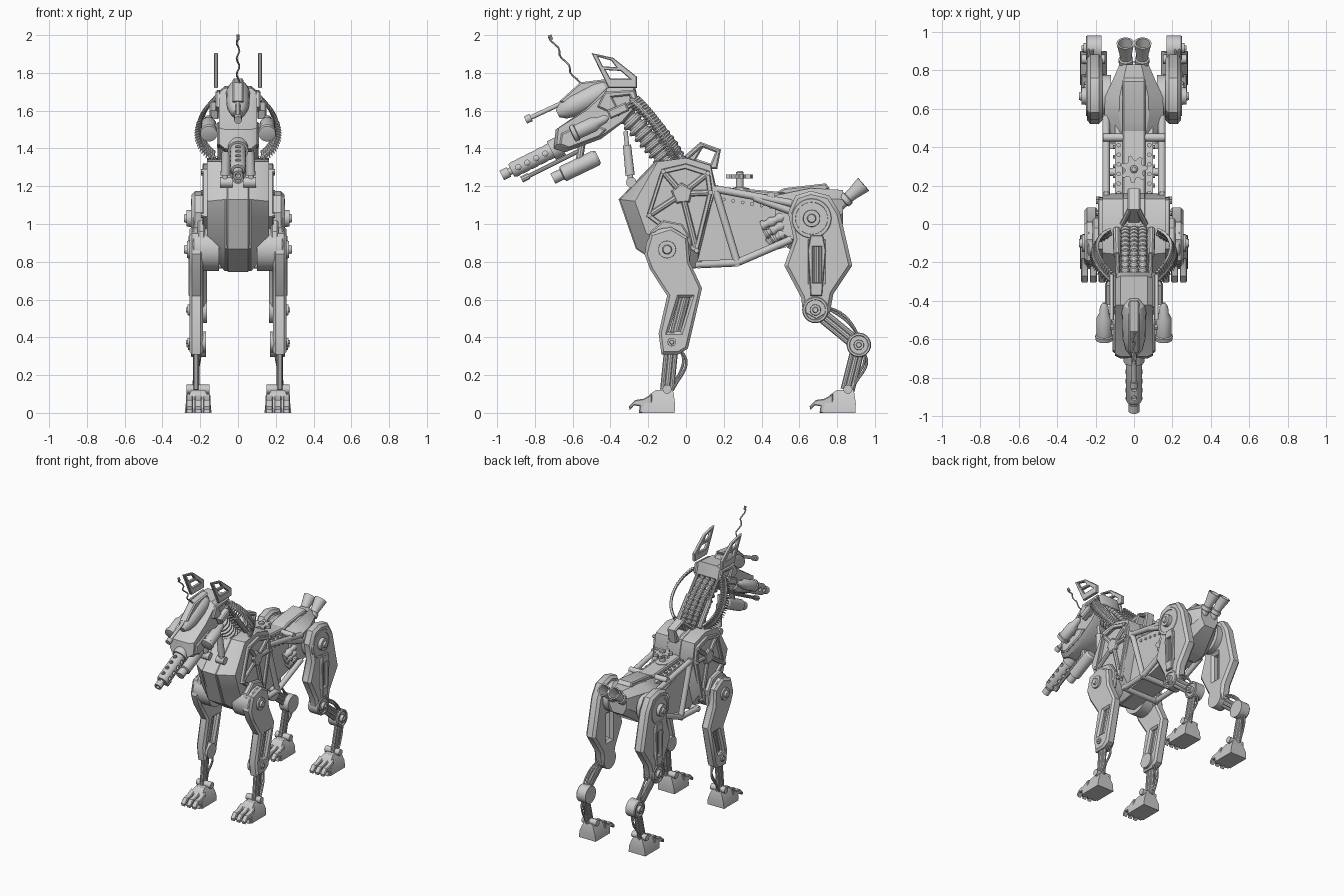
import bpy, bmesh, math
from mathutils import Vector as V
from mathutils.geometry import interpolate_bezier

if "Cube" in bpy.data.objects:
    bpy.data.objects.remove(bpy.data.objects["Cube"])


def finish(name, me, mirror=False):
    ob = bpy.data.objects.new(name, me)
    bpy.context.collection.objects.link(ob)
    if mirror:
        m = ob.modifiers.new("Mirror", 'MIRROR')
        m.use_mirror_merge = False
    return ob


def loft(name, rings, mirror=False):
    """Bridge rings of equal point count and cap both ends."""
    bm = bmesh.new()
    rs = [[bm.verts.new(p) for p in r] for r in rings]
    n = len(rs[0])
    for a, b in zip(rs, rs[1:]):
        for i in range(n):
            j = (i + 1) % n
            bm.faces.new((a[i], a[j], b[j], b[i]))
    bm.faces.new(rs[0])
    bm.faces.new(rs[-1])
    bmesh.ops.recalc_face_normals(bm, faces=bm.faces)
    me = bpy.data.meshes.new(name)
    bm.to_mesh(me)
    bm.free()
    return finish(name, me, mirror)


def sweep(name, path, radii, n=12, mirror=False, axis=None):
    path = [V(p) for p in path]
    if not isinstance(radii, (list, tuple)):
        radii = [radii] * len(path)
    rings, q, prev = [], None, None
    for i, p in enumerate(path):
        d = axis or (path[min(i + 1, len(path) - 1)] - path[max(i - 1, 0)]).normalized()
        q = d.to_track_quat('Z', 'Y') if q is None else prev.rotation_difference(d) @ q
        prev = d
        rings.append([p + q @ V((radii[i] * math.cos(2 * math.pi * k / n),
                                 radii[i] * math.sin(2 * math.pi * k / n), 0)) for k in range(n)])
    return loft(name, rings, mirror)


def lathe(name, a, b, prof, n=20, mirror=False):
    """Turned part from a to b; prof is a radius or (t, radius) pairs."""
    a, b = V(a), V(b)
    if not isinstance(prof, list):
        prof = [(0, prof), (1, prof)]
    return sweep(name, [a.lerp(b, t) for t, r in prof], [r for t, r in prof], n, mirror, (b - a).normalized())


def bez(a, b, c, d, k):
    return interpolate_bezier(V(a), V(b), V(c), V(d), k)


def ribbed(name, path, r, mirror=False):
    sweep(name, path, [r * (1, 1, .72, .72)[i % 4] for i in range(len(path))], 14, mirror)


def plate(name, x0, x1, pts, holes=(), bevel=.008, mirror=True):
    """Flat (y, z) profile with optional holes, thick along x."""
    cu = bpy.data.curves.new(name, 'CURVE')
    cu.dimensions, cu.fill_mode = '2D', 'BOTH'
    cu.extrude, cu.bevel_depth, cu.offset, cu.bevel_resolution = (x1 - x0) / 2 - bevel, bevel, -bevel, 0
    for loop in (pts, *holes):
        s = cu.splines.new('POLY')
        s.points.add(len(loop) - 1)
        for p, c in zip(s.points, loop):
            p.co = (c[0], c[1], 0, 1)
        s.use_cyclic_u = True
    tmp = bpy.data.objects.new("tmp", cu)
    bpy.context.collection.objects.link(tmp)
    bpy.context.view_layer.update()
    me = bpy.data.meshes.new_from_object(tmp.evaluated_get(bpy.context.evaluated_depsgraph_get()))
    bpy.data.objects.remove(tmp)
    bm = bmesh.new()
    bm.from_mesh(me)
    for v in bm.verts:
        v.co = ((x0 + x1) / 2 + v.co.z, v.co.x, v.co.y)
    bmesh.ops.remove_doubles(bm, verts=bm.verts, dist=1e-5)
    bmesh.ops.recalc_face_normals(bm, faces=bm.faces)
    bm.to_mesh(me)
    bm.free()
    return finish(name, me, mirror)


def at_x(x, pts):
    return [(x, y, z) for y, z in pts]


def rect(z, x0, x1, y0, y1):
    return [(x0, y0, z), (x1, y0, z), (x1, y1, z), (x0, y1, z)]


def hub(name, y, z, r, x0, x1):
    """Stepped joint disc facing sideways."""
    lathe(name, (x0, y, z), (x1, y, z), [(0, r), (.72, r), (.78, r * .93), (.78, r * .78), (.7, r * .74), (.7, r * .42),
          (.92, r * .4), (.92, r * .22), (1, r * .18)], 28, True)


def bone(name, a, b, x, gap=.024):
    """Three parallel rods."""
    d = (V(b) - V(a)).normalized()
    for i in (-1, 0, 1):
        o = V((-d.y, d.x)) * gap * i
        lathe(f"{name}_rod_{i + 2}", (x, a[0] + o.x, a[1] + o.y), (x, b[0] + o.x, b[1] + o.y), .014 if i else .017, 10, True)


# Chest: full central keel, narrower flanks
keel = [(-.35, 1.13), (-.16, 1.33), (0, 1.35), (.13, 1.31), (.16, 1.18), (.06, .77), (-.08, .75), (-.26, .87)]
flank = [(-.27, 1.12), (-.15, 1.33), (0, 1.35), (.13, 1.31), (.155, 1.18), (.07, .9), (-.05, .87), (-.21, .95)]
loft("chest", [at_x(-.165, flank), at_x(-.07, keel), at_x(.07, keel), at_x(.165, flank)])
plate("chest_keel_strip", -.062, .062, [(y * 1.02, 1.05 + (z - 1.05) * 1.01) for y, z in keel], mirror=False)
# Side truss: rim, spokes, centre plate
rim = [(-.21, 1.04), (-.13, 1.29), (0, 1.32), (.125, 1.28), (.14, 1.17), (.06, .84)]
hole = [(y * .86 - .005, 1.12 + (z - 1.12) * .86) for y, z in rim]
plate("truss_rim", .155, .187, rim, [hole], .004)
for i, p in enumerate(rim[:2] + rim[3:]):
    lathe(f"truss_spoke_{i}", (.172, -.02, 1.16), (.172, p[0] * .93, 1.12 + (p[1] - 1.12) * .93), .016, 8, True)
    lathe(f"truss_bolt_{i}", (.175, p[0] * .93, 1.12 + (p[1] - 1.12) * .93), (.197, p[0] * .93, 1.12 + (p[1] - 1.12) * .93), .013, 8, True)
plate("truss_centre", .16, .188, [(-.02 + .06 * math.cos(k * 1.2566 + .4), 1.16 + .06 * math.sin(k * 1.2566 + .4)) for k in range(5)])
# Carry handle on the back of the chest
plate("handle", -.035, .035, [(0, 1.34), (.075, 1.435), (.185, 1.395), (.165, 1.29), (.12, 1.29)],
      [[(.055, 1.345), (.09, 1.405), (.155, 1.38), (.13, 1.32)]], mirror=False)
lathe("handle_leg", (.06, 0, 1.35), (.02, .08, 1.42), .014, 8, True)

# Mid body
mid = [(.1, 1.17), (.5, 1.14), (.62, 1.1), (.62, .9), (.27, .81), (.06, .79)]
loft("mid_body", [at_x(-.1, mid), at_x(.1, mid)])
plate("spine_cover", -.06, .06, [(.14, 1.2), (.5, 1.17), (.5, 1.12), (.14, 1.14)], mirror=False)
for i in range(6):
    lathe(f"panel_rivet_{i}", (.095, .2 + .05 * i, 1.13 - .008 * i), (.108, .2 + .05 * i, 1.13 - .008 * i), .01, 8, True)
    lathe(f"spine_rivet_{i}", (.08, .16 + .05 * i, 1.14), (.08, .16 + .05 * i, 1.18 - .004 * i), .012, 8, True)
tubes = [((.13, 1.19), (.56, 1.11)), ((.15, 1.2), (.27, .8)), ((.06, .785), (.27, .795)), ((.27, .795), (.56, .92)),
         ((.36, 1.14), (.58, 1.06))]
for i, (a, b) in enumerate(tubes):
    lathe(f"frame_tube_{i}", (.145, *a), (.145, *b), .02, 12, True)
for i, (y, z) in enumerate([(.45, 1.15), (.27, .795), (.07, .785)]):
    lathe(f"cross_tube_{i}", (-.16, y, z), (.16, y, z), .021, 12)
for i in range(3):
    z = 1.0 - .045 * i
    ribbed(f"side_hose_{i}", bez((.11, .4 + .02 * i, z - .01), (.12, .46, z + .01), (.12, .52, z + .05), (.12, .6, z + .07), 17), .027, True)
# Valve wheel
star = [(.072 if k % 4 < 2 else .048) for k in range(28)]
loft("valve_wheel", [[(r * math.cos(k * math.pi / 14), .285 + r * math.sin(k * math.pi / 14), z) for k, r in enumerate(star)] for z in (1.24, 1.262)])
lathe("valve_stem", (0, .285, 1.15), (0, .285, 1.28), [(0, .05), (.3, .05), (.35, .02), (.95, .02), (1, .012)])

# Pelvis and tail exhausts
def hoop(y, w, z0, z1):
    return [(-w * .6, y, z0), (-w, y, z0 + .06), (-w, y, z1 - .05), (-w * .5, y, z1), (w * .5, y, z1), (w, y, z1 - .05), (w, y, z0 + .06), (w * .6, y, z0)]
loft("pelvis", [hoop(.47, .12, .92, 1.15), hoop(.56, .155, .86, 1.17), hoop(.66, .15, .88, 1.19), hoop(.83, .075, 1.0, 1.18)])
plate("rump_cover", -.06, .06, [(.46, 1.16), (.52, 1.19), (.74, 1.215), (.76, 1.19), (.7, 1.15)], mirror=False)
lathe("exhaust", (.04, .79, 1.08), (.045, .94, 1.21), [(0, .03), (.3, .03), (.32, .038), (.45, .038), (.47, .03), (.6, .032), (1, .046), (1, .036), (.6, .022)], 18, True)

# Front legs
bone_x = .222
hub("shoulder_hub", -.1, .865, .115, .1, .285)
plate("shoulder_cowl", .175, .215, [(-.21, .86), (-.19, .96), (-.12, 1.02), (-.02, 1.0), (.03, .92), (.02, .8), (-.15, .76)])
plate("front_upper_leg", .185, .258, [(-.22, .84), (-.19, .95), (-.08, .985), (.01, .93), (.02, .8), (.085, .66), (.01, .34), (-.04, .31), (-.13, .31),
      (-.145, .42), (-.1, .62), (-.19, .76)], [[(-.035, .61), (.025, .61), (-.03, .43), (-.09, .43)]], .014)
bone("front_slot", (0, .64), (-.06, .41), bone_x, .016)
hub("front_elbow", -.075, .375, .055, .17, .275)
bone("front_shin", (-.075, .375), (-.1, .12), bone_x)
# Hind legs
hub("hip_hub", .665, 1.03, .11, .12, .285)
plate("hind_thigh", .165, .245, [(.54, 1.06), (.58, 1.15), (.66, 1.175), (.76, 1.15), (.815, 1.06), (.88, .78), (.78, .63), (.76, .52), (.69, .48), (.62, .52),
      (.61, .61), (.52, .78), (.57, .92)], [[(.665, .9), (.72, .9), (.72, .7), (.665, .7)]], .018)
plate("thigh_bracket", .235, .262, [(.66, .94), (.725, .94), (.74, .86), (.72, .62), (.66, .62), (.645, .86)], [[(.67, .88), (.715, .88), (.715, .69), (.67, .69)]], .004)
bone("thigh_slot", (.692, .91), (.692, .68), bone_x, .016)
hub("knee_hub", .685, .545, .07, .165, .275)
bone("hind_shin", (.685, .545), (.91, .36), bone_x)
hub("hock_hub", .915, .36, .065, .17, .272)
bone("hind_shank", (.915, .36), (.855, .12), bone_x)
# Loose leg hoses
for i, o in enumerate((0, .025)):
    sweep(f"front_hose_{i}", bez((.2 + o, -.04, .34), (.2, .03 + o, .26), (.24, -.06 + o, .2), (.21 + o, -.07, .12), 14), .007, 8, True)
    sweep(f"shank_hose_{i}", bez((.2 + o, .94, .32), (.2, .97 + o, .24), (.24, .88 + o, .2), (.21 + o, .88, .12), 14), .007, 8, True)
    sweep(f"shin_hose_{i}", bez((.2 + o, .74, .56), (.2, .8, .52 + o), (.24, .86, .5 + o), (.21 + o, .91, .41), 14), .007, 8, True)

# Feet with three claws
for name, s in (("front", 0), ("hind", .957)):
    loft(f"{name}_foot", [rect(0, .14, .282, -.235 + s, -.06 + s), rect(.05, .145, .277, -.22 + s, -.058 + s),
                          rect(.1, .165, .257, -.19 + s, -.065 + s), rect(.12, .175, .247, -.16 + s, -.07 + s)], True)
    lathe(f"{name}_ankle", (.15, -.1 + s, .125), (.272, -.1 + s, .125), .024, 12, True)
    for i, x in enumerate((.165, .211, .257)):
        plate(f"{name}_claw_{i}", x - .019, x + .019, [(y + s, z) for y, z in [(-.18, .1), (-.225, .075), (-.27, .068), (-.303, .035), (-.298, .015),
              (-.275, .04), (-.245, .035), (-.25, 0), (-.18, 0)]], bevel=.005)

# Neck
ribbed("neck_core", bez((0, -.1, 1.33), (0, -.16, 1.4), (0, -.22, 1.48), (0, -.31, 1.57), 33), .062)
for i, x in enumerate((0, .045)):
    ribbed(f"neck_hose_{i}", bez((x, -.02, 1.34), (x, -.06, 1.44), (x, -.17, 1.57), (x, -.3, 1.64), 49), .024, x > 0)
lathe("neck_strut", (.09, -.03, 1.35), (.085, -.27, 1.64), [(0, .02), (.55, .02), (.55, .012), (1, .012)], 10, True)
lathe("throat_piston", (.07, -.29, 1.2), (.06, -.32, 1.49), [(0, .016), (.2, .016), (.2, .025), (.75, .022), (.75, .012), (1, .012)], 12, True)
lathe("throat_mount", (.03, -.29, 1.22), (.095, -.29, 1.22), .028, 12, True)
# Cartridge belts from chest to head
belt = bez((.12, -.05, 1.35), (.25, -.09, 1.42), (.23, -.19, 1.58), (.12, -.29, 1.66), 27)
sweep("belt_spine", belt, .011, 8, True)
for i, p in enumerate(belt[1:-1]):
    t = (belt[i + 2] - belt[i]).normalized()
    d = (t.cross(V((1, 0, 0))).normalized() - V((.55, 0, 0)))
    d = (d - t * d.dot(t)).normalized() * .04
    lathe(f"belt_round_{i}", p + d, p - d, [(0, .0095), (.65, .0095), (.72, .006), (1, .002)], 8, True)

# Skull
skull = [(-.70, 1.40), (-.69, 1.50), (-.53, 1.61), (-.42, 1.72), (-.27, 1.73), (-.25, 1.64), (-.33, 1.54), (-.45, 1.45), (-.64, 1.38)]
side = [(-.47 + (y + .47) * .93, 1.56 + (z - 1.56) * .85) for y, z in skull]
loft("skull", [at_x(-.1, side), at_x(-.07, skull), at_x(.07, skull), at_x(.1, side)])
plate("cheek_plate", .09, .118, [(-.43, 1.70), (-.27, 1.71), (-.25, 1.64), (-.36, 1.57), (-.47, 1.62)], [[(-.39, 1.67), (-.3, 1.68), (-.29, 1.65), (-.36, 1.61)]])
plate("jaw_plate", .09, .112, [(-.67, 1.42), (-.66, 1.48), (-.52, 1.54), (-.42, 1.5), (-.46, 1.46), (-.62, 1.4)])
plate("ear", .105, .128, [(-.5, 1.905), (-.385, 1.88), (-.26, 1.78), (-.26, 1.72), (-.41, 1.72)],
      [[(-.465, 1.885), (-.395, 1.865), (-.37, 1.83), (-.44, 1.835)], [(-.425, 1.815), (-.345, 1.81), (-.3, 1.77), (-.4, 1.77)]], .004)
# Brow pod, sensor rod, whip aerial
lathe("brow_pod", (0, -.39, 1.725), (0, -.68, 1.585), [(0, .025), (.1, .055), (.25, .064), (.7, .06), (.9, .045), (1, .022)], 16)
plate("brow_fin", -.03, .03, [(-.4, 1.77), (-.56, 1.75), (-.67, 1.65), (-.63, 1.63), (-.42, 1.72)], mirror=False)
lathe("sensor_rod", (0, -.55, 1.69), (0, -.85, 1.55), [(0, .012), (.9, .012), (.9, .021), (1, .021)], 12)
wave = [(.008 * math.sin(i * 1.4), -.56 - .16 * i / 14 + .01 * math.sin(i * 1.3), 1.73 + .26 * i / 14) for i in range(15)]
sweep("whip_aerial", wave, .005, 6)
lathe("aerial_tip", (0, -.712, 1.975), (0, -.722, 2.0), .009, 8)
# Cheek canisters
lathe("canister", (.155, -.605, 1.475), (.155, -.41, 1.565), [(0, .03), (.02, .045), (.12, .047), (.14, .04), (.6, .04), (.72, .026), (.9, .022), (1, .008)], 18, True)
lathe("canister_mount", (.08, -.53, 1.51), (.155, -.53, 1.51), .022, 10, True)
plate("cheek_box", .1, .15, [(-.42, 1.6), (-.32, 1.645), (-.3, 1.6), (-.4, 1.555)])

# Muzzle gun: slotted shroud around a barrel
a, b = V((0, -.66, 1.415)), V((0, -.925, 1.282))
u = (b - a).normalized()
up = V((0, -u.z, u.y)) * .08
shroud = lathe("muzzle_shroud", a, b, [(0, .055), (.2, .055), (.2, .043), (.95, .043), (1, .036)], 18)
lathe("muzzle_barrel", a, V((0, -.975, 1.257)), [(0, .02), (.88, .02), (.88, .028), (1, .028), (1, .014), (.9, .014)], 14)
for i in range(4):
    c = a.lerp(b, .32 + .18 * i)
    for j, o in enumerate((V((.08, 0, 0)), up)):
        cutter = lathe(f"shroud_cutter_{i}_{j}", c - o, c + o, .014, 12)
        cutter.hide_render = cutter.hide_viewport = True
        m = shroud.modifiers.new("Slot", 'BOOLEAN')
        m.object, m.operation, m.solver = cutter, 'DIFFERENCE', 'EXACT'
# Under-barrel pod and guide rod
lathe("chin_pod", (0, -.705, 1.24), (0, -.465, 1.355), [(0, .02), (.0, .03), (.2, .03), (.22, .043), (.95, .043), (1, .034)], 16)
lathe("chin_rod", (0, -.87, 1.235), (0, -.56, 1.39), [(0, .018), (.12, .018), (.12, .012), (1, .012)], 10)
lathe("chin_strut", (0, -.57, 1.31), (0, -.55, 1.43), .02, 10)

# Smooth shading on curved parts, crisp edges elsewhere
for ob in bpy.context.scene.objects:
    if not ob.hide_viewport:
        ob.select_set(True)
        bpy.context.view_layer.objects.active = ob
bpy.ops.object.shade_smooth_by_angle(angle=math.radians(32))
